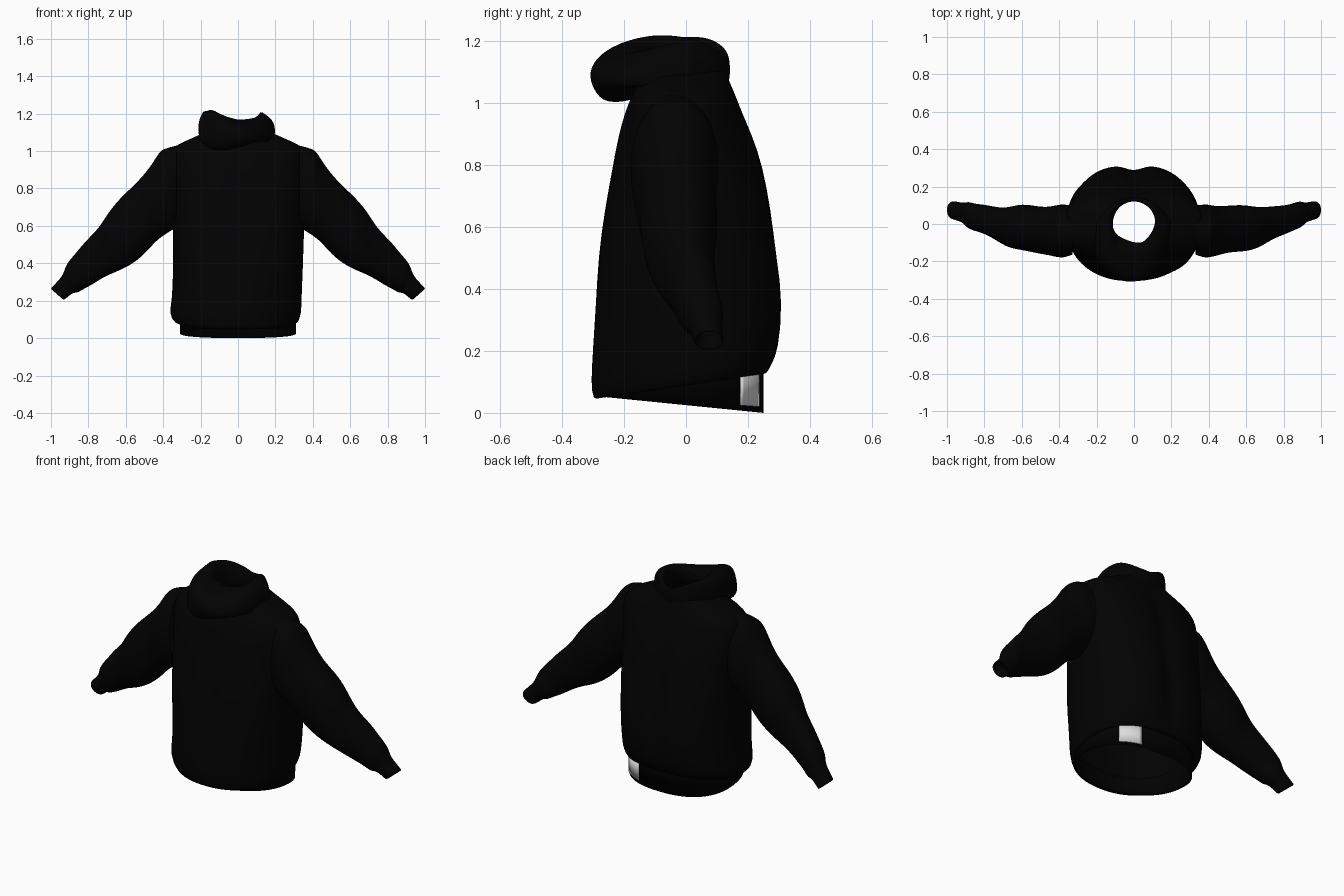
import bpy, bmesh
from math import sin, cos, pi, exp, copysign, radians
from mathutils import Vector

cube = bpy.data.objects.get("Cube")
if cube:
    bpy.data.objects.remove(cube, do_unlink=True)


def material(name, value):
    mat = bpy.data.materials.new(name)
    mat.use_nodes = True
    color = (value, value, value, 1)
    mat.diffuse_color = color
    bsdf = mat.node_tree.nodes["Principled BSDF"]
    bsdf.inputs["Base Color"].default_value = color
    bsdf.inputs["Roughness"].default_value = 0.9
    return mat


BLACK = material("black fabric", 0.0005)
WHITE = material("white label", 0.75)


def loft(name, rings, mat, closed=True, loop=False, subdiv=1):
    """Skin a list of equally long point rings."""
    bm = bmesh.new()
    rows = [[bm.verts.new(p) for p in ring] for ring in rings]
    pairs = list(zip(rows, rows[1:]))
    if loop:
        pairs.append((rows[-1], rows[0]))
    count = len(rows[0])
    for a, b in pairs:
        for i in range(count if closed else count - 1):
            j = (i + 1) % count
            bm.faces.new((a[i], a[j], b[j], b[i]))
    bmesh.ops.recalc_face_normals(bm, faces=bm.faces)
    mesh = bpy.data.meshes.new(name)
    bm.to_mesh(mesh)
    bm.free()
    obj = bpy.data.objects.new(name, mesh)
    bpy.context.collection.objects.link(obj)
    mesh.materials.append(mat)
    mesh.shade_smooth()
    if subdiv:
        mod = obj.modifiers.new("Smooth", "SUBSURF")
        mod.levels = mod.render_levels = subdiv
    return obj


def power(value, exponent):
    return copysign(abs(value) ** exponent, value)


def oval(t, z, tilt, half, front, back, chest=0.83, xc=0):
    """Point on an oval around the torso, tilted along y; low chest is boxier in front."""
    roundness = 0.84 if sin(t) > 0 else chest
    x = xc + half * power(cos(t), roundness)
    y = power(sin(t), roundness) * (back if sin(t) > 0 else -front)
    return Vector((x, y, z + tilt * y))


SEG = 64
ANGLES = [2 * pi * i / SEG for i in range(SEG)]


def fold(p):
    """Soft cloth folds and the grooves down the spine and the front."""
    mid = max(0, min(1, p.z * 4 - 0.4)) * max(0, min(1, (1.1 - p.z) * 4))
    if p.y > 0:
        p.y *= 1 + mid * (0.02 - 0.12 * exp(-(p.x / 0.045) ** 2))
    else:
        p.y *= 1 - 0.03 * mid * exp(-(p.x / 0.02) ** 2)
    wave = 0.012 * mid * sin(22 * p.x + 5 * p.z) * sin(7 * p.z + 9 * p.y)
    p.x *= 1 + wave
    p.y *= 1 + wave
    return p


# Torso: z, tilt, half width, front, back, front roundness, x centre
TORSO = [
    (0.15, 0.1, 0.29, -0.26, 0.23, 0.92),
    (0.09, 0.15, 0.31, -0.28, 0.245, 0.92),
    (0.083, 0.15, 0.33, -0.3, 0.26, 0.92, -0.01),
    (0.13, 0.1, 0.354, -0.308, 0.278, 0.9, -0.015),
    (0.2, 0, 0.346, -0.303, 0.3, 0.88, -0.008),
    (0.35, 0, 0.346, -0.294, 0.314, 0.83),
    (0.5, 0, 0.35, -0.284, 0.294, 0.77),
    (0.65, 0, 0.352, -0.264, 0.274, 0.73),
    (0.8, 0, 0.358, -0.238, 0.246, 0.72),
    (0.9, 0, 0.37, -0.218, 0.212, 0.76),
    (0.97, 0, 0.375, -0.198, 0.182, 0.83),
    (1.015, 0, 0.36, -0.18, 0.165),
    (1.053, 0, 0.285, -0.16, 0.15),
    (1.093, 0, 0.19, -0.13, 0.13),
    (1.12, 0, 0.13, -0.11, 0.13),
]
loft("torso", [[fold(oval(t, *ring)) for t in ANGLES] for ring in TORSO], BLACK)

# Hem band, open underneath
BAND_LOW = (0.025, -0.1, 0.31, -0.285, 0.25, 0.92)
BAND_TOP = (0.13, 0.06, 0.31, -0.275, 0.25, 0.92)
BAND_IN = (0.14, 0, 0.295, -0.265, 0.238, 0.92)
BAND_EDGE = (0.03, -0.1, 0.3, -0.275, 0.241, 0.92)
loft("hem_band", [[oval(t, *ring) for t in ANGLES]
     for ring in (BAND_IN, BAND_EDGE, BAND_LOW, BAND_TOP)], BLACK, subdiv=0)


# White label wrapped on the band
def label_row(f):
    row = []
    for i in range(9):
        t = radians(41 + 26 * i / 8)
        p = oval(t, *BAND_LOW).lerp(oval(t, *BAND_TOP), f)
        row.append(Vector((p.x * 1.025, p.y * 1.015, p.z)))
    return row


label = loft("hem_label", [label_row(0.13), label_row(0.97)], WHITE, closed=False, subdiv=0)
label.modifiers.new("Thickness", "SOLIDIFY").thickness = 0.005

# Sleeve: top x, top z, bottom x, bottom z, front y, back y
SLEEVE = [
    (0.33, 1.03, 0.33, 0.59, -0.165, 0.1),
    (0.39, 1.015, 0.355, 0.575, -0.18, 0.105),
    (0.42, 1.0, 0.38, 0.56, -0.18, 0.105),
    (0.455, 0.935, 0.44, 0.52, -0.165, 0.095),
    (0.53, 0.84, 0.5, 0.445, -0.155, 0.095),
    (0.615, 0.765, 0.58, 0.385, -0.145, 0.105),
    (0.69, 0.68, 0.65, 0.355, -0.125, 0.09),
    (0.74, 0.59, 0.72, 0.325, -0.09, 0.09),
    (0.815, 0.52, 0.78, 0.285, -0.055, 0.1),
    (0.87, 0.45, 0.83, 0.26, -0.035, 0.11),
    (0.925, 0.39, 0.86, 0.24, -0.02, 0.122),
    (0.93, 0.335, 0.885, 0.245, 0.01, 0.11),
    (1.01, 0.26, 0.935, 0.195, 0.025, 0.125),
    (0.995, 0.26, 0.94, 0.215, 0.035, 0.115),
    (0.95, 0.3, 0.91, 0.25, 0.045, 0.105),
]


def sleeve_ring(k, side):
    tx, tz, bx, bz, y0, y1 = SLEEVE[k]
    top, low = Vector((tx, 0, tz)), Vector((bx, 0, bz))
    ring = []
    for i in range(32):
        a = 2 * pi * i / 32
        # diagonal folds between shoulder and cuff
        crease = 1 + (0.05 if 2 < k < 11 else 0) * sin(a * 3 + k * 2.1 + side) * abs(sin(a))
        p = (top + low) / 2 + (top - low) / 2 * power(cos(a), 0.93) * crease
        p.y = (y0 + y1) / 2 + (y1 - y0) / 2 * power(sin(a), 0.93) * crease
        p.x *= side
        ring.append(p)
    return ring


for side, name in ((1, "left_sleeve"), (-1, "right_sleeve")):
    loft(name, [sleeve_ring(k, side) for k in range(len(SLEEVE))], BLACK, subdiv=2)


# Bunched collar: a lopsided roll, drooping at the front and on the left
def collar_section(a):
    c, s = cos(a), sin(a)
    front, back = max(0, -s) ** 2, max(0, s) ** 0.7
    left, right = max(0, c) ** 2, max(0, -c)
    inner = 0.113 - 0.008 * back
    outer = inner + 0.085 + 0.125 * front - 0.063 * back - 0.06 * c * front
    high = 1.165 + 0.055 * right + 0.03 * left - 0.015 * back - 0.02 * c * front
    low = 1.065 - 0.04 * front - 0.015 * right + 0.05 * c * front
    ring = []
    for i in range(20):
        b = 2 * pi * i / 20
        wrinkle = 1 + 0.08 * sin(3 * b + 4 * a) * (1 - back)
        r = (inner + outer) / 2 + (outer - inner) / 2 * power(cos(b), 0.85) * wrinkle
        z = (high + low) / 2 + (high - low) / 2 * power(sin(b), 0.85) * wrinkle
        z -= cos(b) * (0.025 * front + 0.04 * left - 0.01 * right)
        ring.append((r * c, 0.015 + r * s, z))
    return ring


loft("collar_roll", [collar_section(a) for a in ANGLES], BLACK, loop=True)
